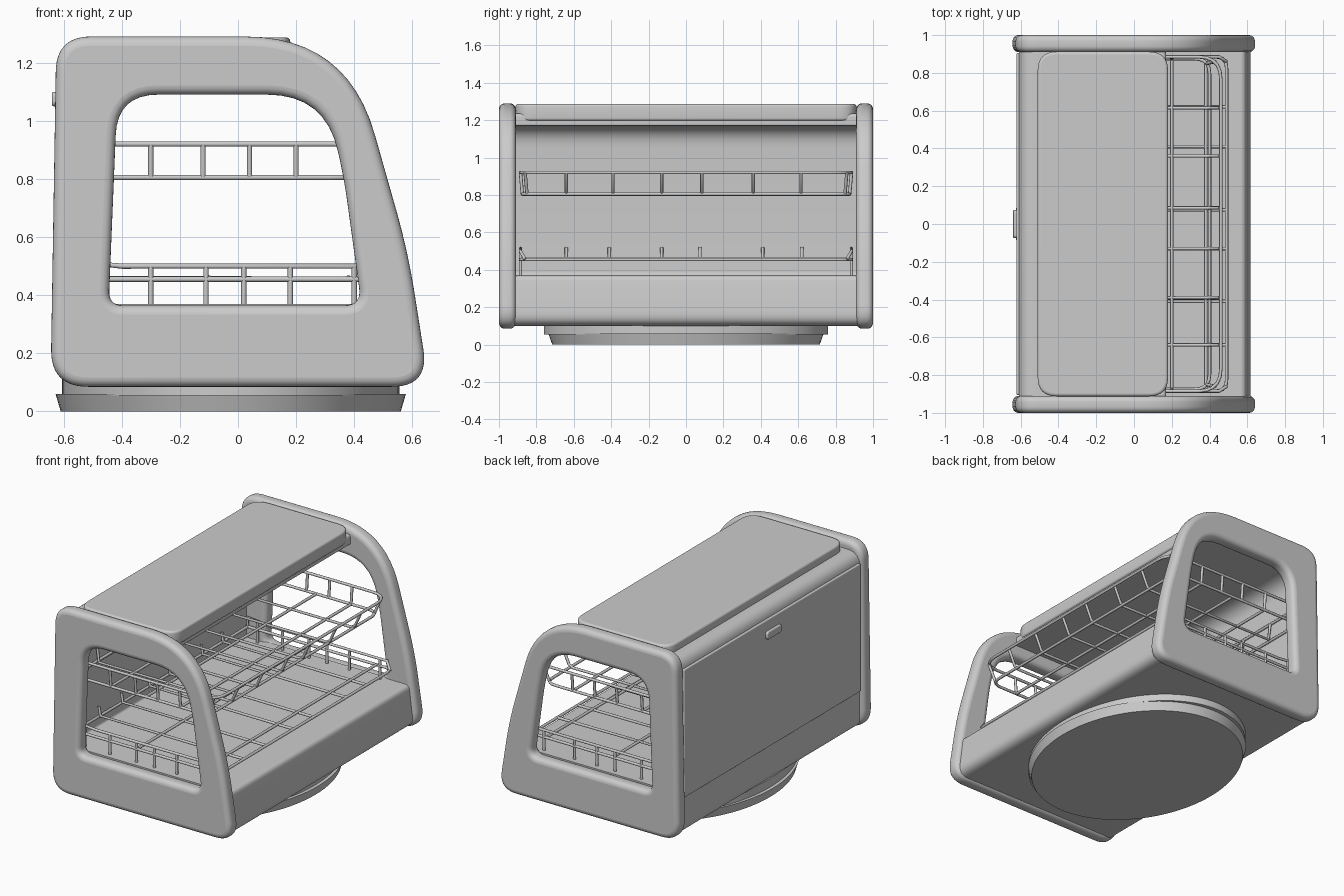
import bpy, bmesh, math
from mathutils import Vector

if "Cube" in bpy.data.objects:
    bpy.data.objects.remove(bpy.data.objects["Cube"])


def rounded(corners, n=8):
    """Polygon of (a, b, cut length) corners -> points with rounded corners."""
    pts = []
    for i, (a, b, r) in enumerate(corners):
        p = Vector((a, b))
        if r == 0:
            pts.append(p)
            continue
        q0 = p + (Vector(corners[i - 1][:2]) - p).normalized() * r
        q1 = p + (Vector(corners[(i + 1) % len(corners)][:2]) - p).normalized() * r
        for k in range(n + 1):
            t = k / n
            pts.append(q0 * (1 - t) ** 2 + p * 2 * t * (1 - t) + q1 * t * t)
    return pts


def finish(ob, angle=40):
    bpy.ops.object.select_all(action='DESELECT')
    ob.select_set(True)
    bpy.context.view_layer.objects.active = ob
    if ob.type == 'CURVE':
        bpy.ops.object.convert(target='MESH')
        ob = bpy.context.view_layer.objects.active
    bpy.ops.object.shade_smooth_by_angle(angle=math.radians(angle))
    return ob


def add_spline(cu, pts, closed):
    sp = cu.splines.new('POLY')
    sp.points.add(len(pts) - 1)
    for q, p in zip(sp.points, pts):
        q.co = (p[0], p[1], p[2] if len(p) > 2 else 0, 1)
    sp.use_cyclic_u = closed


def slab(name, outlines, thick, bevel, loc, rot=(0, 0, 0)):
    """Filled outline (with holes), extruded with round edges."""
    cu = bpy.data.curves.new(name, 'CURVE')
    cu.dimensions = '2D'
    cu.fill_mode = 'BOTH'
    cu.extrude = thick / 2 - bevel
    cu.bevel_depth = bevel
    cu.bevel_resolution = 4
    cu.offset = -bevel
    for o in outlines:
        add_spline(cu, o, True)
    ob = bpy.data.objects.new(name, cu)
    bpy.context.collection.objects.link(ob)
    ob.location, ob.rotation_euler = loc, rot
    return finish(ob)


def wires(name, paths, radius=0.009):
    """Bundle of round wires; each path is (points, closed)."""
    cu = bpy.data.curves.new(name, 'CURVE')
    cu.dimensions = '3D'
    cu.bevel_depth = radius
    cu.bevel_resolution = 2
    cu.use_fill_caps = True
    for pts, closed in paths:
        add_spline(cu, pts, closed)
    ob = bpy.data.objects.new(name, cu)
    bpy.context.collection.objects.link(ob)
    return finish(ob, 60)


def extrude_y(name, pts, half):
    bm = bmesh.new()
    f = bm.faces.new([bm.verts.new((p[0], -half, p[1])) for p in pts])
    ext = bmesh.ops.extrude_face_region(bm, geom=[f])['geom']
    bmesh.ops.translate(bm, vec=(0, 2 * half, 0),
                        verts=[v for v in ext if isinstance(v, bmesh.types.BMVert)])
    bmesh.ops.recalc_face_normals(bm, faces=bm.faces)
    me = bpy.data.meshes.new(name)
    bm.to_mesh(me)
    bm.free()
    ob = bpy.data.objects.new(name, me)
    bpy.context.collection.objects.link(ob)
    return finish(ob)


def loop(x0, x1, y, z, r=0.06):
    return ([(p.x, p.y, z) for p in rounded(
        [(x0, -y, .01), (x1, -y, r), (x1, y, r), (x0, y, .01)], 5)], True)


# Side frames with a window
outer = rounded([(-.645, .085, .13), (.658, .085, .13), (.585, .55, .15),
                 (.375, 1.29, .35), (-.625, 1.29, .12)], 12)
window = rounded([(-.445, .365, .05), (-.415, 1.09, .14), (.30, 1.09, .2),
                  (.365, .8, .08), (.425, .365, .06)])
for side, y in (("left", -.955), ("right", .955)):
    slab(side + "_side_frame", [outer, window], .09, .032, (0, y, 0), (math.pi / 2, 0, 0))

# Shell: solid base, thin back wall and roof in one profile
extrude_y("cabinet_shell", rounded([
    (-.61, .10, .06), (.625, .10, .08), (.59, .37, .03), (-.575, .37, .02),
    (-.575, 1.17, .12), (.17, 1.17, .01), (.17, 1.235, .02), (-.61, 1.235, .09)]), .925)

# Raised roof plate
slab("roof_plate", [rounded([(-.51, -.912, .1), (.18, -.912, .1),
                             (.18, .912, .1), (-.51, .912, .1)])],
     .09, .015, (0, 0, 1.242))

# Back door panel and its small handle (local x -> y, local y -> z)
upright = (math.pi / 2, 0, math.pi / 2)
slab("back_panel", [rounded([(-.905, .34, .01), (.905, .34, .01),
                             (.905, 1.17, .01), (-.905, 1.17, .01)])],
     .03, .006, (-.608, 0, 0), upright)
slab("back_handle", [rounded([(-.075, 1.05, .02), (.075, 1.05, .02),
                              (.075, 1.10, .02), (-.075, 1.10, .02)])],
     .03, .006, (-.625, 0, 0), upright)

# Oval pedestal in two tiers
for name, rx, ry, z0, z1, top in (("pedestal_foot", .585, .715, 0, .06, 1.03),
                                  ("pedestal_collar", .58, .76, .055, .115, 1.0)):
    bpy.ops.mesh.primitive_cone_add(vertices=96, radius1=1, radius2=top, depth=z1 - z0,
                                    location=(-.025, 0, (z0 + z1) / 2))
    ob = bpy.context.object
    ob.name = name
    ob.scale = (rx, ry, 1)
    finish(ob)

# Upper wire basket
ys = (-.64, -.39, -.13, .085, .36, .615)
end_xs = (-.3, -.12, .04, .2)
paths = [loop(-.57, .46, .885, .92, .12), loop(-.57, .40, .875, .805, .08)]
for y in ys:
    paths.append(([(-.565, y, .92), (-.55, y, .805), (.385, y, .805),
                   (.41, y, .82), (.455, y, .92)], False))
for x in (-.3, -.05, .2):
    paths.append(([(x, -.875, .805), (x, .875, .805)], False))
for s in (-1, 1):
    for x in end_xs:
        paths.append(([(x, s * .885, .92), (x, s * .875, .805)], False))
    paths.append(([(.43, s * .86, .92), (.385, s * .85, .805)], False))
wires("upper_wire_basket", paths)

# Lower wire rack standing on the floor
ys = (-.64, -.41, -.13, .075, .41, .62)
paths = [loop(-.55, .49, .885, .455)]
for y in ys:
    paths.append(([(-.55, y, .52), (-.54, y, .46), (.49, y, .455)], False))
paths.append(([(.38, -.88, .46), (.38, .88, .46)], False))
paths.append(([(-.1, -.88, .46), (-.1, .88, .46)], False))
for s in (-1, 1):
    y = s * .885
    paths.append(([(-.55, y, .455), (-.55, y, .515), (-.4, y, .50), (.45, y, .50),
                   (.49, s * .86, .455)], False))
    for x in (-.48, -.3, -.11, .02, .18, .40):
        paths.append(([(x, y, .50), (x, y, .37)], False))
wires("lower_wire_rack", paths)
